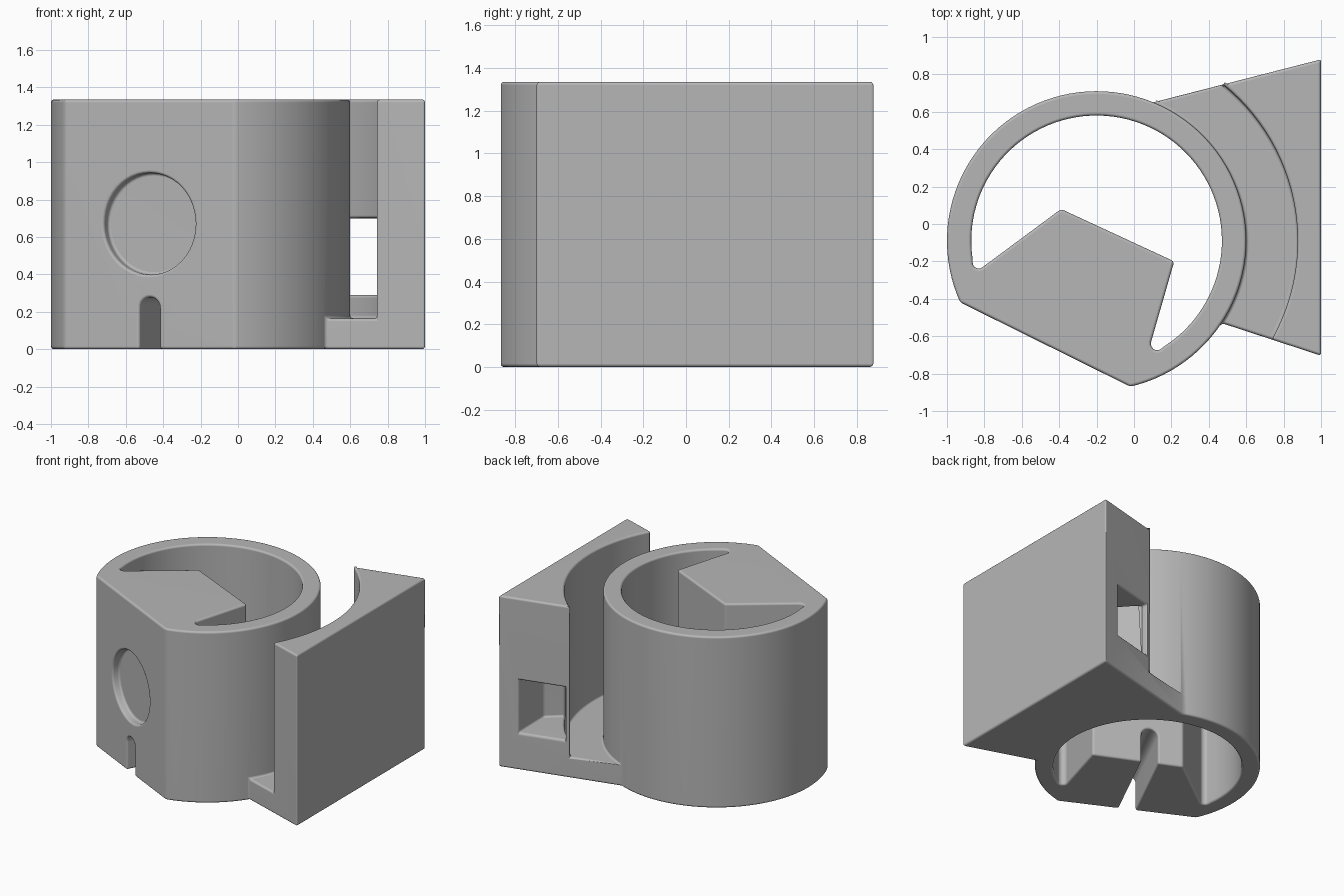
import bpy, bmesh
from math import radians, cos, sin, pi
from mathutils import Matrix, Vector

cube = bpy.data.objects.get("Cube")
if cube:
    bpy.data.objects.remove(cube, do_unlink=True)

CENTRE = (-0.2, -0.09)
HEIGHT = 1.335
FLOOR = 0.165

grey = bpy.data.materials.new("plain_grey")
grey.use_nodes = True
grey.diffuse_color = (0.47, 0.47, 0.47, 1)
bsdf = grey.node_tree.nodes["Principled BSDF"]
bsdf.inputs["Base Color"].default_value = grey.diffuse_color
bsdf.inputs["Roughness"].default_value = 0.6


def arc(centre, radius, start, end, steps):
    """Points along an arc, angles in degrees."""
    angles = [radians(start + (end - start) * i / steps) for i in range(steps + 1)]
    return [(centre[0] + radius * cos(a), centre[1] + radius * sin(a)) for a in angles]


def prism(name, outline, low, high, frame=Matrix()):
    """Extrude a flat outline from low to high along the frame's third axis."""
    bm = bmesh.new()
    face = bm.faces.new([bm.verts.new((x, y, low)) for x, y in outline])
    top = bmesh.ops.extrude_face_region(bm, geom=[face])["geom"]
    bmesh.ops.translate(bm, vec=(0, 0, high - low),
                        verts=[v for v in top if isinstance(v, bmesh.types.BMVert)])
    bm.transform(frame)
    bmesh.ops.recalc_face_normals(bm, faces=bm.faces)
    mesh = bpy.data.meshes.new(name)
    bm.to_mesh(mesh)
    bm.free()
    obj = bpy.data.objects.new(name, mesh)
    bpy.context.collection.objects.link(obj)
    return obj


def combine(target, other, operation):
    """Boolean the other solid into the target, then discard it."""
    mod = target.modifiers.new("join", "BOOLEAN")
    mod.operation, mod.object, mod.solver = operation, other, "EXACT"
    graph = bpy.context.evaluated_depsgraph_get()
    graph.update()
    mesh = bpy.data.meshes.new_from_object(target.evaluated_get(graph))
    target.modifiers.clear()
    target.data = mesh
    bpy.data.objects.remove(other, do_unlink=True)


# Round cup with one flat side
holder = prism("cup_holder", arc(CENTRE, 0.8, -77, 204.3, 84), 0, HEIGHT)

# Mounting wedge with a curved cutaway above its floor
wedge = prism("mounting_wedge",
              [(0, 0.624), (1, 0.88), (1, -0.704), (0.35, -0.491)], 0, HEIGHT)
combine(wedge, prism("curved_gap", arc(CENTRE, 1.075, 0, 357, 119), FLOOR, 2), "DIFFERENCE")

# Notch through the back end of the wedge
notch = [(0.85, 1), (0.86, 0.53), (0.62, 0.33), (0.45, 1)]
combine(wedge, prism("side_notch", notch, 0.29, 0.7), "DIFFERENCE")
combine(holder, wedge, "UNION")

# Bore, leaving an angled block behind the flat side
bore = (arc(CENTRE, 0.67, -57.5, 188, 72)
        + arc((-0.83, -0.205), 0.033, 195, 306, 6)
        + [(-0.39, 0.08), (0.215, -0.2)]
        + arc((0.125, -0.64), 0.035, 165, 295, 6))
combine(holder, prism("bore", bore, -1, 2), "DIFFERENCE")

# Frame on the flat side: across, up, and outward
angle = radians(-116.35)
outward = Vector((cos(angle), sin(angle), 0))
across = Vector((-outward.y, outward.x, 0))
origin = Vector((*CENTRE, 0)) + outward * 0.619
flat = Matrix((across, (0, 0, 1), outward)).transposed().to_4x4()
flat.translation = origin

# Coin recess, oblong pocket and keyhole slot
recess = arc((0, 0.67), 0.272, 0, 352.5, 47)
pocket = arc((0.055, 0.218), 0.118, -90, 90, 14) + arc((-0.055, 0.218), 0.118, 90, 270, 14)
slot = arc((0, 0.218), 0.06, 0, 180, 10) + [(-0.06, -0.2), (0.06, -0.2)]
for name, outline, depth in (("coin_recess", recess, 0.06),
                             ("oblong_pocket", pocket, 0.47),
                             ("keyhole_slot", slot, 0.85)):
    combine(holder, prism(name, outline, -depth, 0.2, flat), "DIFFERENCE")

# Merge flat pieces, then round all edges softly
bm = bmesh.new()
bm.from_mesh(holder.data)
bmesh.ops.remove_doubles(bm, verts=bm.verts, dist=0.0005)
bmesh.ops.dissolve_limit(bm, angle_limit=radians(0.5), verts=bm.verts, edges=bm.edges)
bm.to_mesh(holder.data)
bm.free()
holder.data.materials.clear()
holder.data.materials.append(grey)

for obj in bpy.context.selected_objects:
    obj.select_set(False)
holder.select_set(True)
bpy.context.view_layer.objects.active = holder
bpy.ops.object.shade_smooth_by_angle(angle=radians(35))

bevel = holder.modifiers.new("soft_edges", "BEVEL")
bevel.width = 0.016
bevel.segments = 3
bevel.limit_method = "ANGLE"
bevel.angle_limit = radians(40)
bevel.use_clamp_overlap = False
normals = holder.modifiers.new("clean_shading", "WEIGHTED_NORMAL")
normals.keep_sharp = False
